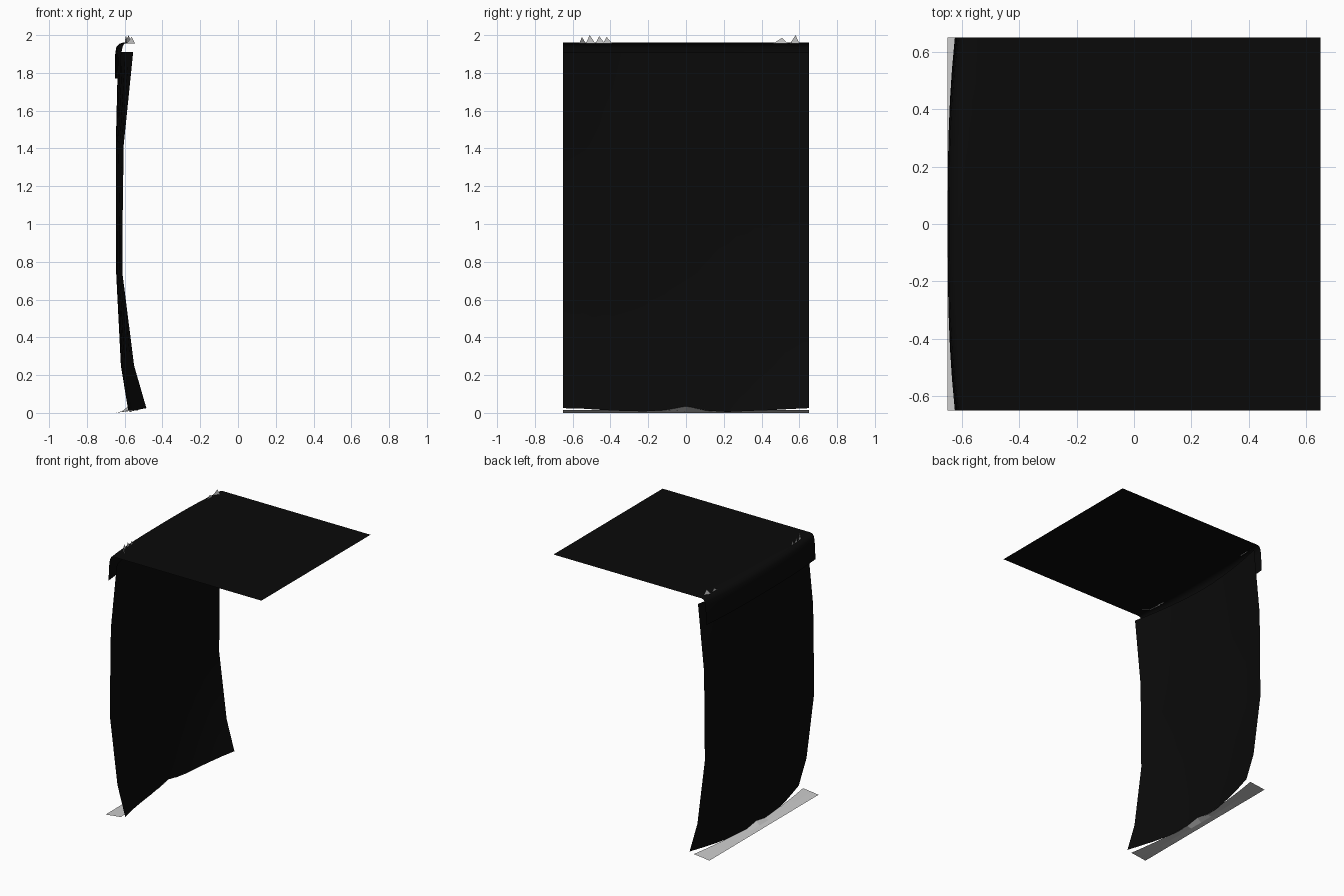
import bpy

if "Cube" in bpy.data.objects:
    bpy.data.objects.remove(bpy.data.objects["Cube"])

H = 0.65      # half width
TOP = 1.96    # ledge height

black = bpy.data.materials.new("dark_rock")
black.diffuse_color = (0.003, 0.003, 0.003, 1)
black.use_nodes = True
black.node_tree.nodes["Principled BSDF"].inputs["Base Color"].default_value = black.diffuse_color


def make(name, verts, faces, mat=None, smooth=None):
    me = bpy.data.meshes.new(name)
    me.from_pydata(verts, [], faces)
    ob = bpy.data.objects.new(name, me)
    bpy.context.collection.objects.link(ob)
    if mat:
        me.materials.append(mat)
    if smooth:
        me.shade_smooth()
    return ob


def sheet(name, rows, mat=None, smooth=False):
    """Skin a grid of points (list of equally long rows)."""
    n = len(rows[0])
    verts = [p for r in rows for p in r]
    faces = [(j * n + i, j * n + i + 1, (j + 1) * n + i + 1, (j + 1) * n + i)
             for j in range(len(rows) - 1) for i in range(n - 1)]
    return make(name, verts, faces, mat, smooth)


def bow(y, mid, end, power):
    """Value going from mid at y = 0 to end at both sides."""
    return mid + (end - mid) * (abs(y) / H) ** power


ys = [-H + 2 * H * i / 12 for i in range(13)]

# Cliff wall: sheet bulging towards -x; rows are (z, mid x, end x)
wall_profile = [(0.02, -0.585, -0.485), (0.25, -0.62, -0.55),
                (0.74, -0.645, -0.612), (1.10, -0.647, -0.61),
                (1.42, -0.647, -0.605), (1.91, -0.635, -0.555)]
foot = [0.025, 0.022, 0.015, 0.01, 0.008, 0.015, 0.035,
        0.012, 0.005, 0.01, 0.014, 0.02, 0.025]
rows = []
for k, (z, m, e) in enumerate(wall_profile):
    rows.append([(bow(y, m, e, 1.8), y, foot[i] if k == 0 else z)
                 for i, y in enumerate(ys)])
sheet("cliff_wall", list(reversed(rows)), black, True)

# Top ledge: flat plateau that rolls over the edge into a hanging lip
lip_profile = [(1.77, -0.65, -0.625), (1.90, -0.65, -0.618),
               (1.935, -0.645, -0.612), (1.953, -0.63, -0.603),
               (TOP, -0.61, -0.585)]
rows = [[(bow(y, m, e, 2.8), y, z) for y in ys] for z, m, e in lip_profile]
rows += [[(x, y, TOP) for y in ys] for x in (-0.5, H)]
sheet("top_ledge", list(reversed(rows)), black, True)

# Ground strip at the foot, rising slightly under the wall
rows = [[(-H, y, 0.0) for y in ys],
        [(bow(y, -0.615, -0.59, 2), y, 0.008) for y in ys],
        [(bow(y, -0.58, -0.52, 1.8), y, 0.015 if abs(y) > 0.05 else 0.035)
         for y in ys]]
sheet("ground_strip", list(reversed(rows)))

# Grass blades on the rim: base start, base end, tip heights
tufts = [((-0.60, -0.39), (-0.592, -0.44), [1.99]),
         ((-0.60, -0.43), (-0.59, -0.53), [1.995, 2.0]),
         ((-0.59, -0.53), (-0.545, -0.565), [1.99]),
         ((-0.59, 0.46), (-0.588, 0.54), [1.985]),
         ((-0.60, 0.55), (-0.565, 0.60), [2.0])]
verts, faces = [], []
for (x0, y0), (x1, y1), tips in tufts:
    n = len(tips)
    for i, z in enumerate(tips):
        pts = [(x0 + (x1 - x0) * f, y0 + (y1 - y0) * f)
               for f in (i / n, (i + 1) / n, (i + 0.6) / n)]
        b = len(verts)
        verts += [(*pts[0], 1.955), (*pts[1], 1.955), (*pts[2], z)]
        faces.append((b, b + 1, b + 2))
make("grass_tufts", verts, faces)
